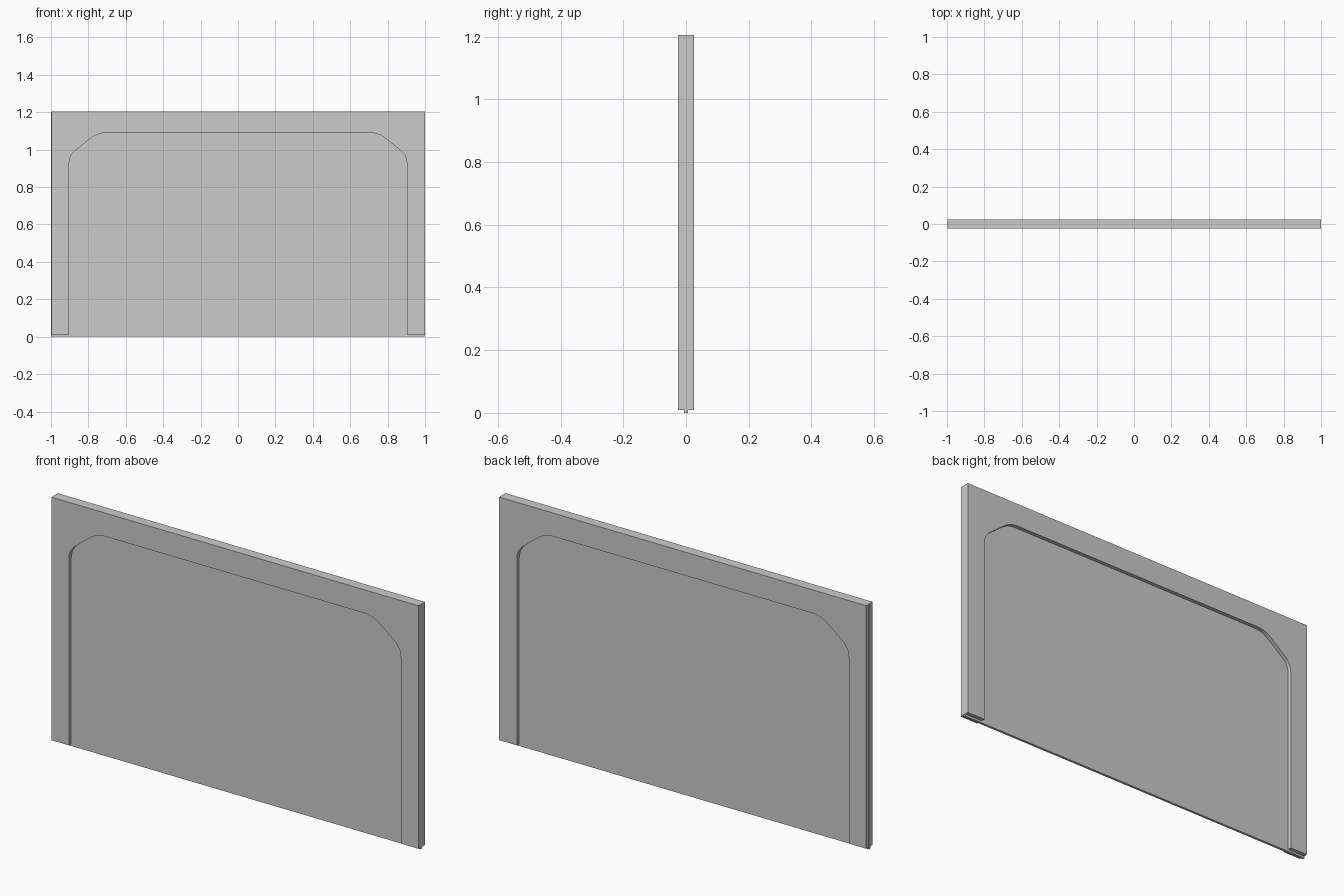
import bpy, bmesh
from mathutils import Vector

if "Cube" in bpy.data.objects:
    bpy.data.objects.remove(bpy.data.objects["Cube"])


def extrude_profile(name, points, half_depth):
    """Extrude a closed (x, z) outline symmetrically along y."""
    bm = bmesh.new()
    face = bm.faces.new([bm.verts.new((x, -half_depth, z)) for x, z in points])
    result = bmesh.ops.extrude_face_region(bm, geom=[face])
    verts = [g for g in result["geom"] if isinstance(g, bmesh.types.BMVert)]
    bmesh.ops.translate(bm, verts=verts, vec=(0, 2 * half_depth, 0))
    bmesh.ops.recalc_face_normals(bm, faces=bm.faces)
    mesh = bpy.data.meshes.new(name)
    bm.to_mesh(mesh)
    bm.free()
    obj = bpy.data.objects.new(name, mesh)
    bpy.context.collection.objects.link(obj)
    return obj


def rounded_corner(before, corner, after, reach, steps=6):
    """Curve that replaces a corner, starting 'reach' before it."""
    before, corner, after = Vector(before), Vector(corner), Vector(after)
    a = corner + (before - corner).normalized() * reach
    b = corner + (after - corner).normalized() * reach
    curve = []
    for i in range(steps + 1):
        t = i / steps
        curve.append(tuple(a * (1 - t) ** 2 + corner * 2 * t * (1 - t) + b * t * t))
    return curve


# Opening outline: jamb, sloped shoulder and head, mirrored to the other side
foot, low, high, mid = (-0.903, 0.01), (-0.903, 0.97), (-0.75, 1.09), (0, 1.09)
left = [foot]
left += rounded_corner(foot, low, high, 0.045)
left += rounded_corner(low, high, mid, 0.045)
right = [(-x, z) for x, z in reversed(left)]

# Surround frame with the arch-like opening cut out of its outline
outer = [(1.0, 0.01), (1.0, 1.205), (-0.998, 1.205), (-0.998, 0.01)]
frame = extrude_profile("surround_frame", left + right + outer, 0.025)

# Thin panel set in the middle of the frame, reaching down to the floor
panel = extrude_profile(
    "inner_panel", [(-1.0, 0), (0.998, 0), (0.998, 1.2), (-1.0, 1.2)], 0.006)

# Soften only the curved corners of the opening
for obj in (frame, panel):
    obj.select_set(True)
bpy.context.view_layer.objects.active = frame
bpy.ops.object.shade_smooth_by_angle()
